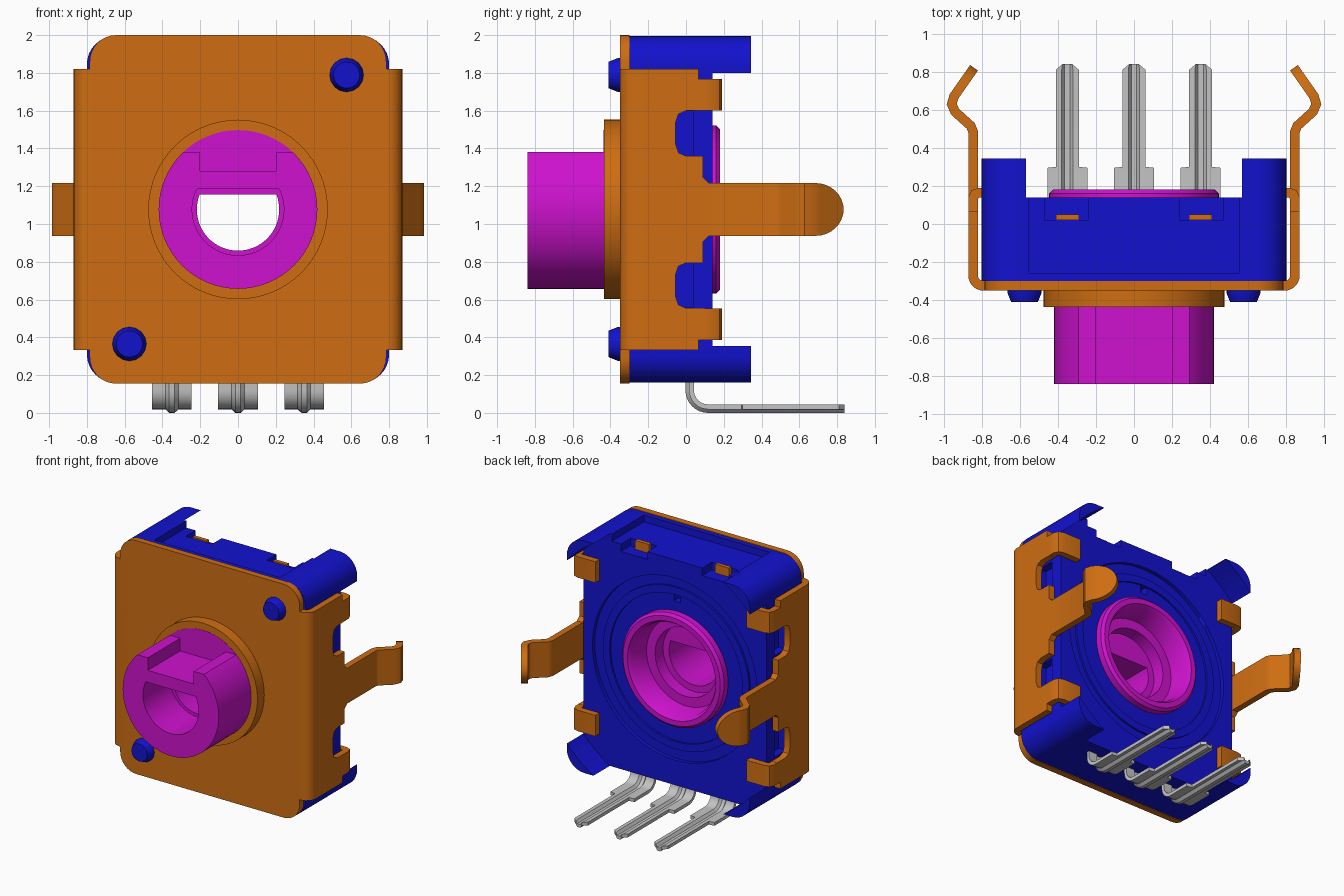
import bpy, bmesh, math
from mathutils import Vector, Matrix

old = bpy.data.objects.get("Cube")
if old:
    bpy.data.objects.remove(old, do_unlink=True)

CZ = 1.077  # height of the shaft axis


def material(name, rgb):
    m = bpy.data.materials.new(name)
    m.use_nodes = True
    m.diffuse_color = (*rgb, 1)
    m.node_tree.nodes["Principled BSDF"].inputs["Base Color"].default_value = (*rgb, 1)
    return m


ORANGE = material("orange metal", (0.62, 0.155, 0.006))
BLUE = material("blue plastic", (0.006, 0.006, 0.62))
MAGENTA = material("magenta plastic", (0.62, 0.006, 0.62))
GREY = material("grey metal", (0.55, 0.55, 0.55))


def finish(name, bm, mat):
    bmesh.ops.remove_doubles(bm, verts=bm.verts, dist=1e-5)
    bmesh.ops.recalc_face_normals(bm, faces=bm.faces)
    me = bpy.data.meshes.new(name)
    bm.to_mesh(me)
    bm.free()
    ob = bpy.data.objects.new(name, me)
    bpy.context.collection.objects.link(ob)
    if mat:
        me.materials.append(mat)
    return ob


def loft(name, rings, mat=None):
    """Skin a list of equal closed rings and cap both ends."""
    bm = bmesh.new()
    rows = [[bm.verts.new(p) for p in r] for r in rings]
    n = len(rows[0])
    for a, b in zip(rows, rows[1:]):
        for i in range(n):
            j = (i + 1) % n
            bm.faces.new((a[i], a[j], b[j], b[i]))
    bm.faces.new(rows[0])
    bm.faces.new(rows[-1])
    return finish(name, bm, mat)


def prism_y(name, pts, y0, y1, mat=None):
    return loft(name, [[(x, y, z) for x, z in pts] for y in (y0, y1)], mat)


def prism_x(name, pts, x0, x1, mat=None):
    return loft(name, [[(x, y, z) for y, z in pts] for x in (x0, x1)], mat)


def box(name, x0, x1, y0, y1, z0, z1, mat=None):
    return prism_y(name, [(x0, z0), (x1, z0), (x1, z1), (x0, z1)], y0, y1, mat)


def lathe(name, prof, mat=None, closed=False, cx=0, cz=CZ, steps=64):
    """Turn a (radius, y) profile about an axis along y."""
    bm = bmesh.new()
    vs = [bm.verts.new((cx + r, y, cz)) for r, y in prof]
    es = [bm.edges.new(p) for p in zip(vs, vs[1:])]
    if closed:
        es.append(bm.edges.new((vs[-1], vs[0])))
    bmesh.ops.spin(bm, geom=vs + es, cent=(cx, 0, cz), axis=(0, 1, 0),
                   angle=math.tau, steps=steps)
    return finish(name, bm, mat)


def disc(name, r, y0, y1, mat=None):
    return lathe(name, [(0, y0), (r, y0), (r, y1), (0, y1)], mat)


def cut(ob, *cutters):
    for c in cutters:
        m = ob.modifiers.new("cut", "BOOLEAN")
        m.operation, m.solver, m.object = "DIFFERENCE", "EXACT", c
        bpy.context.view_layer.objects.active = ob
        bpy.ops.object.modifier_apply(modifier=m.name)
        bpy.data.objects.remove(c, do_unlink=True)


def mirror(ob):
    ob.modifiers.new("mirror", "MIRROR")
    return ob


def rounded_rect(w, z0, z1, r, n=8):
    pts = []
    corners = [(w - r, z1 - r), (r - w, z1 - r), (r - w, z0 + r), (w - r, z0 + r)]
    for k, (x, z) in enumerate(corners):
        for i in range(n + 1):
            a = math.pi / 2 * (k + i / n)
            pts.append((x + r * math.cos(a), z + r * math.sin(a)))
    return pts


def strip(name, path, halves, zc, t=0.025):
    """Bent sheet strip following an (x, y) path, with a half height per point."""
    rings = []
    P = [Vector(p) for p in path]
    for i, p in enumerate(P):
        d0 = (p - P[max(i - 1, 0)]).normalized() if i else (P[1] - p).normalized()
        d1 = (P[i + 1] - p).normalized() if i < len(P) - 1 else d0
        d = (d0 + d1).normalized()
        n = Vector((d.y, -d.x)) * t / max(d.dot(d0), 0.5)
        a, b, h = p + n, p - n, halves[i]
        rings.append([(a.x, a.y, zc - h), (a.x, a.y, zc + h),
                      (b.x, b.y, zc + h), (b.x, b.y, zc - h)])
    return mirror(loft(name, rings, ORANGE))


# Front cover plate and collar
plate = prism_y("cover_plate", rounded_rect(0.785, 0.155, 2, 0.14), -0.35, -0.30, ORANGE)
cut(plate, disc("hole", 0.41, -0.6, 0))
lathe("collar", [(0.41, -0.435), (0.475, -0.435), (0.475, -0.33), (0.41, -0.33)], ORANGE, True)

# Cover bends and side flanges
arc = [(0.79 + 0.055 * math.sin(a), -0.27 - 0.055 * math.cos(a))
       for a in [math.pi / 2 * i / 6 for i in range(7)]]
bend = [(0.7, -0.325)] + arc + [(0.845, -0.2)]
strip("cover_bend", bend, [0.743] * len(bend), CZ)
upper = [(-0.25, 0.743), (0.065, 0.743), (0.065, 0.69), (0.1, 0.69), (0.1, 0.523),
         (0, 0.523), (-0.04, 0.505), (-0.055, 0.46), (-0.055, 0.345), (-0.04, 0.3),
         (0, 0.283), (0.09, 0.283), (0.09, 0.17), (0.12, 0.14)]
outline = [(y, CZ + z) for y, z in upper] + [(y, CZ - z) for y, z in reversed(upper)]
mirror(prism_x("side_flange", outline, 0.82, 0.87, ORANGE))

# Folded retaining tabs
tab = [(0.845, 0.09), (0.845, 0.135), (0.835, 0.157), (0.81, 0.165), (0.66, 0.165)]
for label, s in (("upper", 1), ("lower", -1)):
    strip(label + "_tab", tab, [0.083] * len(tab), CZ + s * 0.607)

# Spring arms with round tips
arm = [(0.845, 0.1), (0.845, 0.485), (0.857, 0.515), (0.94, 0.59), (0.957, 0.63), (0.945, 0.67)]
half = [0.14] * len(arm)
for i in range(1, 9):
    s = math.sin(math.pi / 2 * i / 8)
    arm.append((0.945 - 0.105 * s, 0.67 + 0.15 * s))
    half.append(max(0.14 * math.cos(math.pi / 2 * i / 8), 0.012))
strip("spring_arm", arm, half, CZ)

# Housing with crescent corner posts
body = prism_y("housing", rounded_rect(0.8, 0.16, 1.995, 0.15), -0.30, 0.345, BLUE)
cut(body, disc("post_cut", 1.08, 0.14, 0.6), disc("bore", 0.41, -0.6, 0.6),
    disc("dish", 0.72, 0.11, 0.6),
    box("top_step", -0.55, 0.55, -0.26, 0.6, 1.94, 2.2),
    box("key_hole", -0.03, 0.03, 0.05, 0.3, CZ + 0.52, CZ + 0.59))
for s in (-1, 1):
    x0, x1 = sorted((s * 0.24, s * 0.47))
    cut(body, box("notch", x0, x1, 0.02, 0.3, 1.88, 2.2))
    box("top_tab", s * 0.35 - 0.06, s * 0.35 + 0.06, 0.02, 0.05, 1.86, 1.95, ORANGE)
    x0, x1 = sorted((s * 0.74, s * 0.9))
    for z in (CZ - 0.4, CZ + 0.4):
        cut(body, box("side_pocket", x0, x1, -0.1, 0.04, z - 0.12, z + 0.12))
lathe("housing_ring", [(0.58, 0.1), (0.64, 0.1), (0.64, 0.125), (0.58, 0.125)], BLUE, True)

# Locating pegs on the front
for label, s in (("upper", 1), ("lower", -1)):
    lathe(label + "_peg", [(0, -0.41), (0.07, -0.41), (0.09, -0.36), (0.09, -0.29), (0, -0.29)],
          BLUE, cx=s * 0.575, cz=CZ + s * 0.712, steps=16)

# Hollow shaft with flats, slot and D-shaped hole
shaft = lathe("shaft", [(0, -0.84), (0.42, -0.84), (0.42, 0.1), (0.445, 0.1), (0.445, 0.16),
                        (0.425, 0.18), (0.385, 0.18), (0.365, 0.15), (0.345, 0),
                        (0.27, 0), (0.27, -0.1), (0, -0.1)], MAGENTA)


def d_cutter(r, flat, y0, y1):
    a0 = math.asin(flat / r)
    sweep = math.pi + 2 * a0
    pts = [(r * math.cos(a0 - sweep * i / 40), CZ + r * math.sin(a0 - sweep * i / 40))
           for i in range(41)]
    return prism_y("d_cutter", pts, y0, y1)


cut(shaft, box("flat", -0.6, 0.6, -1, -0.437, 1.38, 1.7),
    box("slot", -0.2, 0.2, -1, -0.437, 1.28, 1.7),
    d_cutter(0.243, 0.108, -1, -0.5), d_cutter(0.218, 0.078, -0.6, 0.1))

# Ribbed terminal pins
path = [(0.022, 0.25, 0.105), (0.022, 0.12, 0.105)]
for i in range(1, 9):
    a = math.pi / 2 * i / 8
    path.append((0.117 - 0.095 * math.cos(a), 0.12 - 0.095 * math.sin(a), 0.105))
path += [(0.295, 0.025, 0.105), (0.3, 0.025, 0.06), (0.81, 0.025, 0.06), (0.84, 0.025, 0.025)]


def pin(name, cx):
    rings = []
    for i, (y, z, w) in enumerate(path):
        a, b = path[max(i - 1, 0)], path[min(i + 1, len(path) - 1)]
        d = Vector((b[0] - a[0], b[1] - a[1])).normalized()
        right = [(0.014, 0), (0.03, 0.02), (w, 0.02), (w, -0.006), (0.035, -0.006), (0.014, -0.025)]
        sec = right + [(-x, n) for x, n in reversed(right)]
        rings.append([(cx + max(-w, min(w, x)), y - n * d.y, z + n * d.x) for x, n in sec])
    loft(name, rings, GREY)


for label, x in (("left", 0.35), ("middle", 0), ("right", -0.35)):
    pin(label + "_pin", x)

# Smooth the curved faces, keep the edges crisp
for ob in bpy.context.scene.objects:
    ob.select_set(ob.type == "MESH")
bpy.context.view_layer.objects.active = body
bpy.ops.object.shade_smooth_by_angle(angle=math.radians(30))
